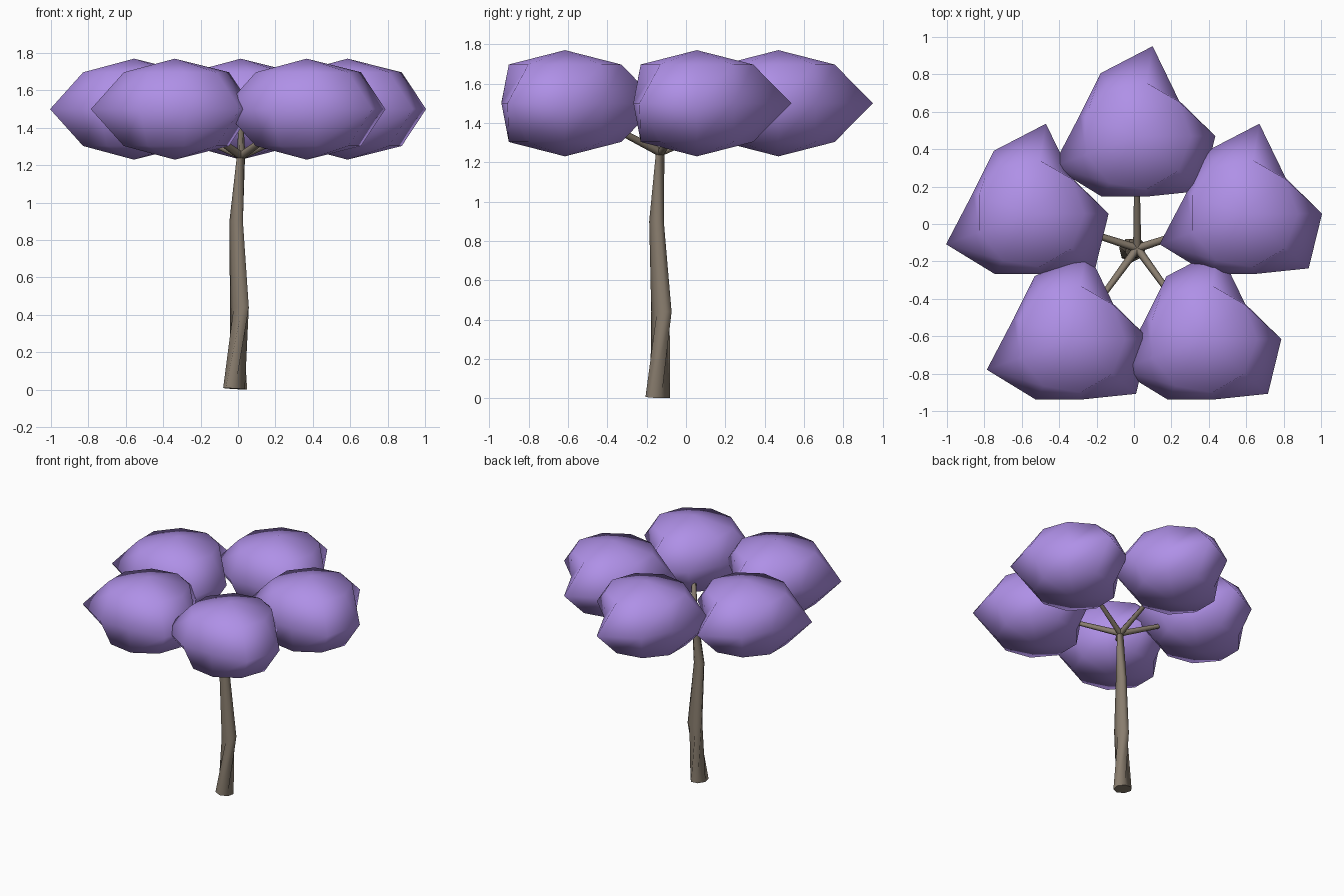
import bpy, bmesh
from math import sin, cos, radians, tau
from mathutils import Vector

if "Cube" in bpy.data.objects:
    bpy.data.objects.remove(bpy.data.objects["Cube"])


def material(name, rgb):
    m = bpy.data.materials.new(name)
    m.diffuse_color = (*rgb, 1)
    m.use_nodes = True
    m.node_tree.nodes["Principled BSDF"].inputs["Base Color"].default_value = m.diffuse_color
    return m


BARK = material("bark", (0.25, 0.205, 0.156))
LEAF = material("leaves", (0.43, 0.28, 0.80))


def skin(name, rings, mat, start=None, end=None):
    """Join equal rings of points; close each end with a point or a cap."""
    bm = bmesh.new()
    rows = [[bm.verts.new(p) for p in ring] for ring in rings]
    n = len(rows[0])
    for a, b in zip(rows, rows[1:]):
        for i in range(n):
            j = (i + 1) % n
            bm.faces.new((a[i], a[j], b[j], b[i]))
    for row, tip in ((rows[0], start), (rows[-1], end)):
        if tip is None:
            bm.faces.new(row)
        else:
            v = bm.verts.new(tip)
            for i in range(n):
                bm.faces.new((row[i], row[(i + 1) % n], v))
    bmesh.ops.recalc_face_normals(bm, faces=bm.faces)
    for f in bm.faces:
        f.smooth = len(f.verts) < 5
    mesh = bpy.data.meshes.new(name)
    bm.to_mesh(mesh)
    bm.free()
    mesh.materials.append(mat)
    ob = bpy.data.objects.new(name, mesh)
    bpy.context.collection.objects.link(ob)
    return ob


def tube_ring(centre, axis, r, n):
    q = Vector(axis).to_track_quat('Z', 'Y')
    return [Vector(centre) + q @ Vector((r * cos(tau * i / n), r * sin(tau * i / n), 0))
            for i in range(n)]


# Trunk: bent, tapering, seven-sided
path = [((-0.015, -0.14, 0.005), (0.06, 0.03, 1), 0.066),
        ((0.010, -0.125, 0.44), (0, 0, 1), 0.053),
        ((-0.008, -0.15, 0.90), (0, 0, 1), 0.038),
        ((0.017, -0.13, 1.26), (0.05, 0.03, 1), 0.022)]
skin("trunk", [tube_ring(c, d, r, 7) for c, d, r in path], BARK)

# Leaf clump: nine-sided squashed ball with an uneven equator
EQUATOR = [0.42, 0.295, 0.488, 0.388, 0.325, 0.478, 0.374, 0.328, 0.455]


def clump_ring(c, radii, z):
    return [c + Vector((r * cos(tau * i / 9), r * sin(tau * i / 9), z))
            for i, r in enumerate(radii)]


# Five branches, each ending in a clump
fork = Vector((0.017, -0.13, 1.25))
for k in range(5):
    a = radians(90 + 72 * k)
    c = Vector((0.015 + 0.6 * cos(a), -0.13 + 0.6 * sin(a), 1.5))
    axis = c - fork
    skin(f"branch_{k + 1}", [tube_ring(fork, axis, 0.022, 6),
                             tube_ring(fork + axis * 0.85, axis, 0.012, 6)], BARK)
    skin(f"leaf_clump_{k + 1}",
         [clump_ring(c, [0.29] * 9, -0.197), clump_ring(c, EQUATOR, 0),
          clump_ring(c, [0.29] * 9, 0.197)],
         LEAF, c - Vector((0, 0, 0.27)), c + Vector((0, 0, 0.27)))
